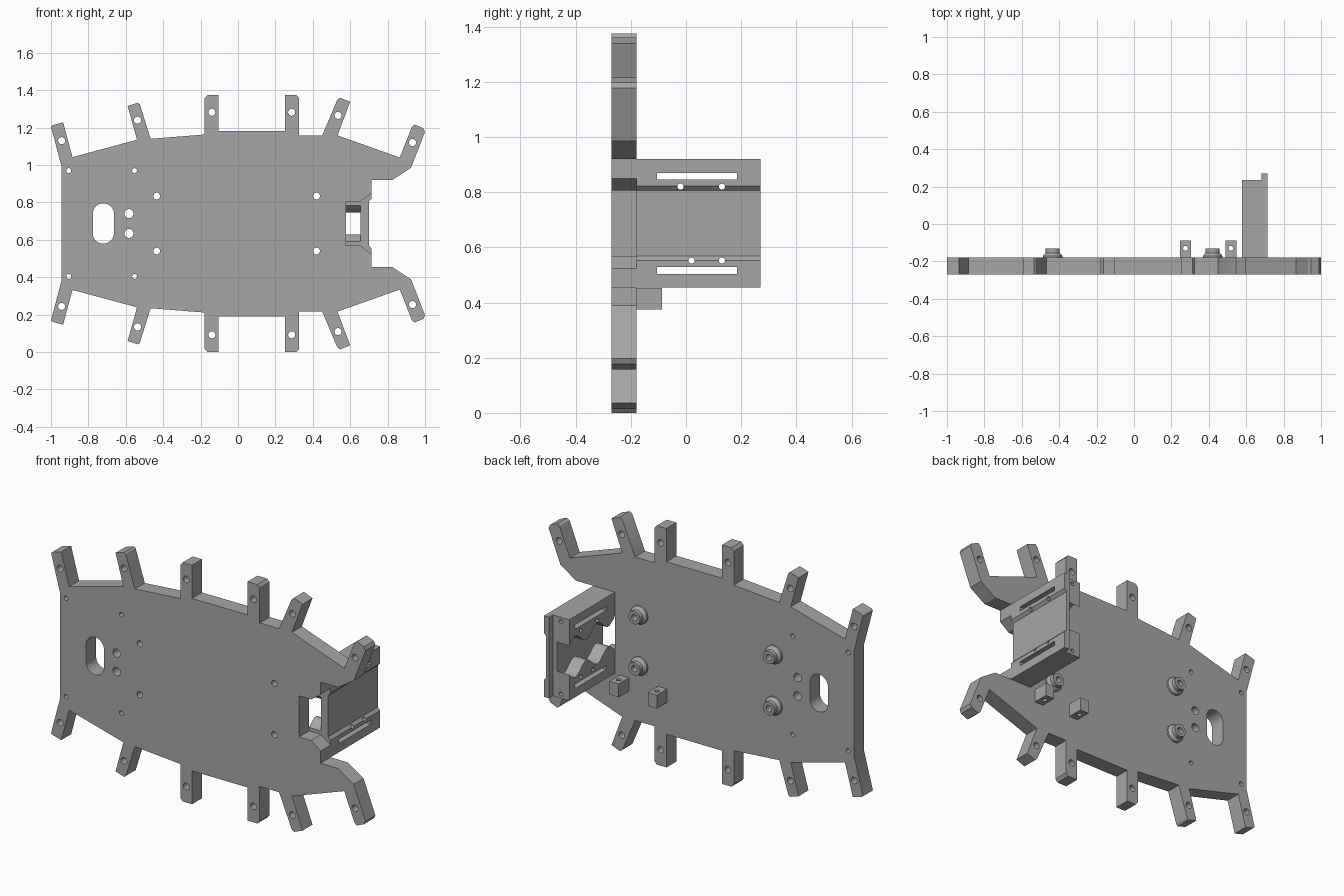
import bpy, bmesh, math
from mathutils import Matrix, Vector

if "Cube" in bpy.data.objects:
    bpy.data.objects.remove(bpy.data.objects["Cube"])

MID = 0.687                 # height of the symmetry line
FRONT, BACK = -0.27, -0.18  # plate faces

grey = bpy.data.materials.new("matte_grey")
grey.use_nodes = True
grey.diffuse_color = (0.38, 0.38, 0.38, 1)
grey.node_tree.nodes["Principled BSDF"].inputs["Base Color"].default_value = grey.diffuse_color

AXES = {"x": lambda a, b, t: (t, a, b), "y": lambda a, b, t: (a, t, b), "z": lambda a, b, t: (a, b, t)}


def prism(bm, points, axis, lo, hi):
    """Extrude a flat outline along an axis."""
    put = AXES[axis]
    base = [bm.verts.new(put(a, b, lo)) for a, b in points]
    face = bm.faces.new(base)
    moved = bmesh.ops.extrude_face_region(bm, geom=[face])["geom"]
    shift = Vector(put(0, 0, hi - lo))
    bmesh.ops.translate(bm, vec=shift, verts=[v for v in moved if isinstance(v, bmesh.types.BMVert)])


def slot(a, b, ra, rb, n=24):
    """Circle, or a rounded slot when the half sizes differ."""
    r = min(ra, rb)
    pts = []
    for i in range(n):
        t = math.tau * (i + 0.5) / n
        c, s = math.cos(t), math.sin(t)
        pts.append((a + r * c + math.copysign(ra - r, c), b + r * s + math.copysign(rb - r, s)))
    return pts


def rect(a0, a1, b0, b1):
    return [(a0, b0), (a1, b0), (a1, b1), (a0, b1)]


def flip(points):
    return [(a, 2 * MID - b) for a, b in points]


def finish(name, bm):
    bmesh.ops.recalc_face_normals(bm, faces=bm.faces)
    mesh = bpy.data.meshes.new(name)
    bm.to_mesh(mesh)
    bm.free()
    obj = bpy.data.objects.new(name, mesh)
    bpy.context.collection.objects.link(obj)
    mesh.materials.append(grey)
    return obj


def activate(obj):
    bpy.ops.object.select_all(action="DESELECT")
    obj.select_set(True)
    bpy.context.view_layer.objects.active = obj


def cut(obj, holes):
    """Subtract prisms, given as (outline, axis, lo, hi)."""
    bm = bmesh.new()
    for hole in holes:
        prism(bm, *hole)
    cutter = finish("cutter", bm)
    cutter.hide_render = True
    mod = obj.modifiers.new("holes", "BOOLEAN")
    mod.operation, mod.solver, mod.object = "DIFFERENCE", "EXACT", cutter
    activate(obj)
    bpy.ops.object.modifier_apply(modifier=mod.name)
    bpy.data.objects.remove(cutter)


def smooth(obj):
    activate(obj)
    bpy.ops.object.shade_smooth_by_angle(angle=math.radians(31))


# Body plate: upper outline from left edge to notch, mirrored below
upper = [
    (-0.943, 0.99), (-1.0, 1.205), (-0.99, 1.213), (-0.935, 1.228), (-0.885, 1.042),
    (-0.54, 1.135), (-0.59, 1.315), (-0.535, 1.333), (-0.525, 1.325), (-0.467, 1.14),
    (-0.178, 1.163), (-0.178, 1.357), (-0.163, 1.374), (-0.103, 1.374), (-0.103, 1.183),
    (0.25, 1.183), (0.25, 1.374), (0.312, 1.374), (0.327, 1.357), (0.327, 1.157),
    (0.45, 1.157), (0.53, 1.347), (0.545, 1.36), (0.6, 1.338), (0.532, 1.158),
    (0.865, 1.04), (0.93, 1.205), (0.945, 1.216), (0.99, 1.197), (1.0, 1.177),
    (0.925, 0.985), (0.825, 0.92), (0.715, 0.92), (0.715, 0.85), (0.655, 0.805), (0.578, 0.805)]
bm = bmesh.new()
prism(bm, upper + flip(upper)[::-1], "y", FRONT, BACK)
plate = finish("body_plate", bm)

leg_holes = [(-0.943, 1.13), (-0.537, 1.24), (-0.14, 1.282), (0.287, 1.282), (0.535, 1.265), (0.933, 1.12)]
pin_holes = [(-0.905, 0.97), (-0.553, 0.97)]
boss_spots = [(-0.435, 0.834), (0.42, 0.834)]
drills = [(-0.583, 0.74, 0.024)]
drills += [(x, z, 0.019) for x, z in leg_holes]
drills += [(x, z, 0.013) for x, z in pin_holes]
drills += [(x, z, 0.018) for x, z in boss_spots]
holes = [(slot(-0.72, MID, 0.057, 0.108), "y", -0.4, 0)]
for x, z, r in drills:
    for h in (z, 2 * MID - z):
        holes.append((slot(x, h, r, r), "y", -0.4, 0))
cut(plate, holes)
smooth(plate)

# Stepped round bosses on the back, lathed from a profile
profile = [(0.018, 0), (0.052, 0), (0.052, 0.01), (0.037, 0.026), (0.037, 0.05), (0.018, 0.05)]
for x, z in boss_spots:
    for h in (z, 2 * MID - z):
        bm = bmesh.new()
        ring = [bm.verts.new((r, d, 0)) for r, d in profile]
        edges = [bm.edges.new((ring[i], ring[i - 1])) for i in range(len(ring))]
        bmesh.ops.spin(bm, geom=ring + edges, cent=(0, 0, 0), axis=(0, 1, 0), angle=math.tau, steps=32)
        bmesh.ops.remove_doubles(bm, verts=bm.verts, dist=0.0005)
        bmesh.ops.transform(bm, matrix=Matrix.Translation((x, BACK, h)), verts=bm.verts)
        smooth(finish("boss", bm))

# Small drilled lugs low on the back
for x in (0.275, 0.518):
    bm = bmesh.new()
    prism(bm, rect(x - 0.029, x + 0.029, BACK, -0.087), "z", 0.375, 0.452)
    lug = finish("lug", bm)
    cut(lug, [(slot(x, -0.13, 0.013, 0.013), "z", 0.3, 0.5)])
    smooth(lug)

# Bracket jaws with wavy inner edges, slotted through
END = 0.235
wave = []
for i in range(33):
    y = BACK + (END - BACK) * i / 32
    wave.append((y, MID + 0.088 - 0.03 * math.cos(math.tau * 2 * (y + 0.12) / 0.4)))
jaw = wave + [(END, 0.92), (BACK, 0.92)]
slot_upper = rect(-0.105, 0.185, 0.845, 0.87)
for name, outline, z, pins, sl in (
        ("upper_jaw", jaw, 0.82, (-0.02, 0.13), slot_upper),
        ("lower_jaw", flip(jaw), 0.552, (0.02, 0.13), flip(slot_upper))):
    bm = bmesh.new()
    prism(bm, outline, "x", 0.578, 0.683)
    obj = finish(name, bm)
    through = [(sl, "x", 0.5, 0.8)] + [(slot(y, z, 0.011, 0.011), "x", 0.5, 0.8) for y in pins]
    end_z = 0.895 if z > MID else 2 * MID - 0.895
    cut(obj, through + [(slot(0.63, end_z, 0.011, 0.011), "y", 0.15, 0.3)])
    smooth(obj)

# Bracket outer wall: recessed centre with sloped shoulders
half = [(0.682, 0.92), (0.715, 0.92), (0.715, 0.822), (0.7, 0.806)]
bm = bmesh.new()
prism(bm, half + flip(half)[::-1], "y", BACK, 0.27)
wall = finish("bracket_wall", bm)
through = [(s, "x", 0.5, 0.8) for s in (slot_upper, flip(slot_upper))]
for z, pins in ((0.82, (-0.02, 0.13)), (0.552, (0.02, 0.13))):
    through += [(slot(y, z, 0.011, 0.011), "x", 0.5, 0.8) for y in pins]
cut(wall, through)

# Inner pad on the bracket wall
bm = bmesh.new()
prism(bm, rect(0.655, 0.683, BACK, END), "z", 0.57, 0.805)
finish("wall_pad", bm)
